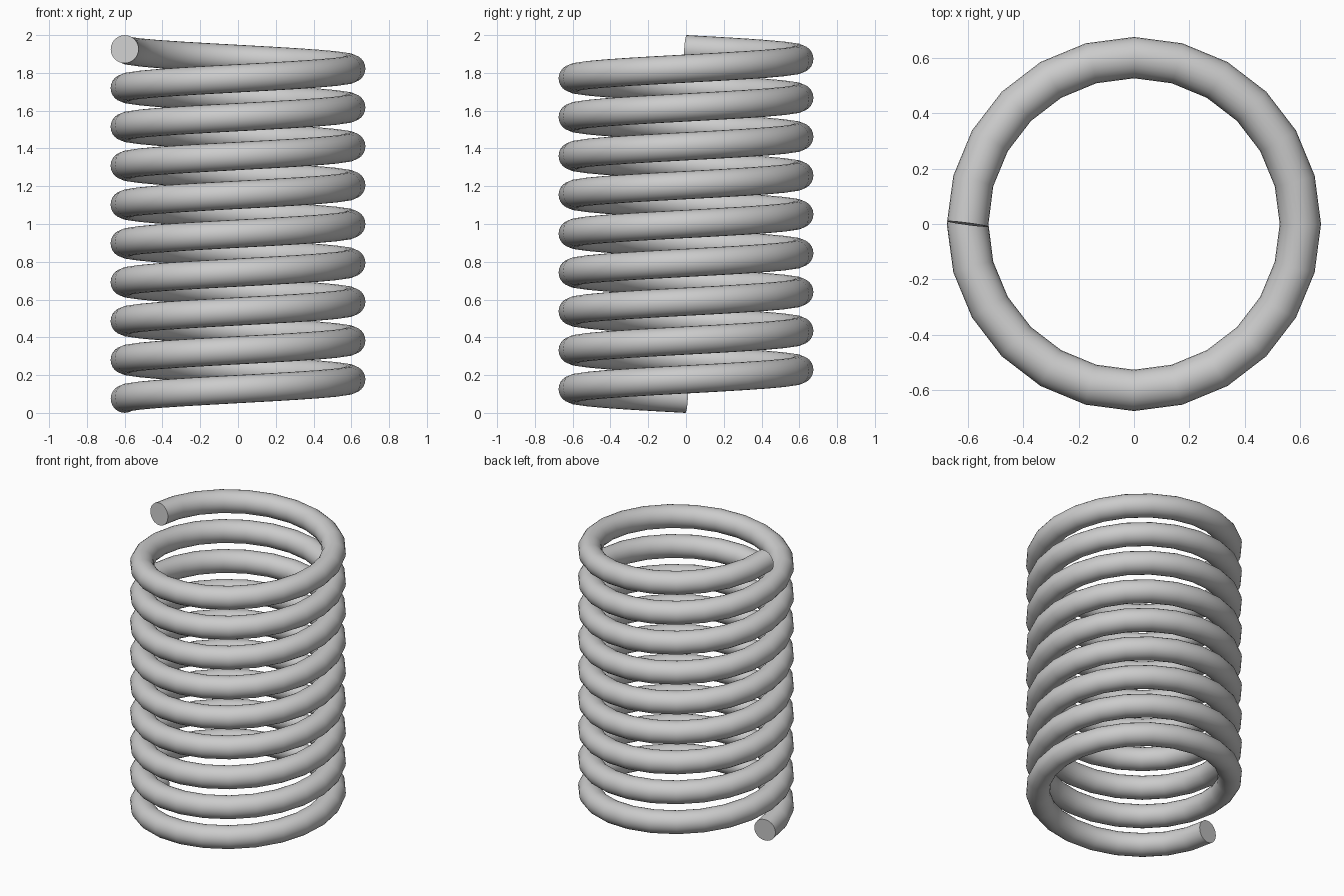
import bpy
from math import sin, cos, pi

cube = bpy.data.objects.get("Cube")
if cube:
    bpy.data.objects.remove(cube, do_unlink=True)

TURNS, STEPS = 9, 24
COIL_RADIUS, WIRE_RADIUS = 0.6, 0.0745
HEIGHT = 2.0

# Plain grey metal
steel = bpy.data.materials.new("grey_steel")
steel.use_nodes = True
grey = (0.6, 0.6, 0.6, 1)
steel.diffuse_color = grey
steel.node_tree.nodes["Principled BSDF"].inputs["Base Color"].default_value = grey

# Helical path, rising counter-clockwise from the right side
curve = bpy.data.curves.new("coil_spring", "CURVE")
curve.dimensions = "3D"
curve.twist_mode = "Z_UP"
curve.bevel_depth = WIRE_RADIUS
curve.bevel_resolution = 10
curve.use_fill_caps = True
path = curve.splines.new("POLY")
count = TURNS * STEPS
path.points.add(count)
for i, point in enumerate(path.points):
    angle = pi + 2 * pi * i / STEPS
    z = WIRE_RADIUS + (HEIGHT - 2 * WIRE_RADIUS) * i / count
    point.co = (COIL_RADIUS * cos(angle), COIL_RADIUS * sin(angle), z, 1)

# Wire swept along the path, with flat cut ends
spring = bpy.data.objects.new("coil_spring", curve)
bpy.context.collection.objects.link(spring)
curve.materials.append(steel)
bpy.ops.object.select_all(action="DESELECT")
spring.select_set(True)
bpy.context.view_layer.objects.active = spring
bpy.ops.object.convert(target="MESH")
bpy.ops.object.shade_smooth_by_angle(angle=pi / 6)
